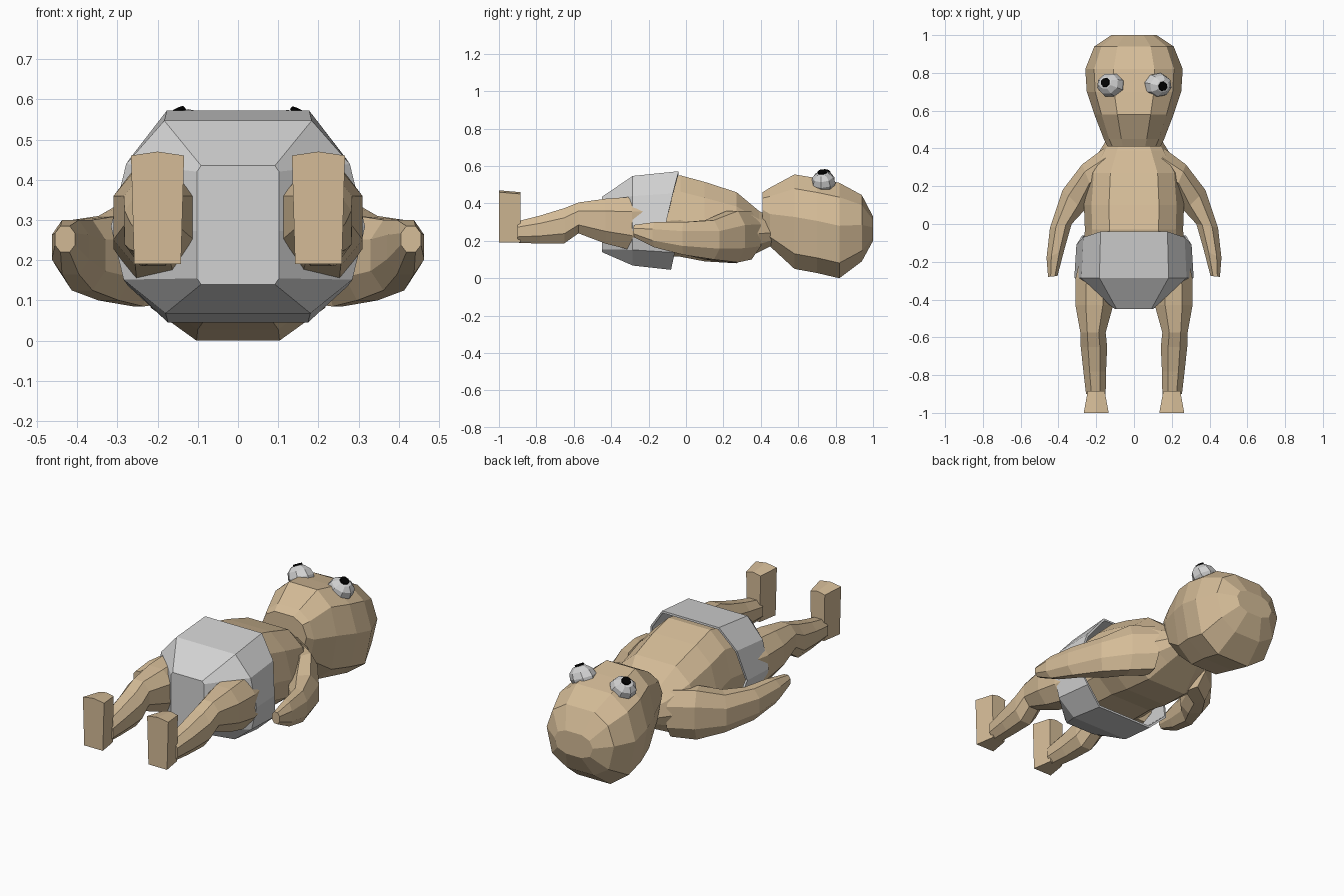
import bpy, bmesh, math
from mathutils import Vector

if "Cube" in bpy.data.objects:
    bpy.data.objects.remove(bpy.data.objects["Cube"])


def material(name, rgb):
    m = bpy.data.materials.new(name)
    m.diffuse_color = (*rgb, 1)
    m.use_nodes = True
    m.node_tree.nodes["Principled BSDF"].inputs["Base Color"].default_value = m.diffuse_color
    return m


SKIN = material("tan skin", (0.66, 0.50, 0.31))
WHITE = material("soft white", (0.65, 0.65, 0.65))
BLACK = material("black", (0.0, 0.0, 0.0))


def ring(half):
    # mirror a right-hand half profile (u, v), listed top to bottom
    return half + [(-u, v) for u, v in reversed(half) if u > 0]


BODY = ring([(.5, 1), (.85, .6), (1, -.1), (.88, -.62), (.5, -1)])
HEAD = ring([(.42, 1), (.82, .7), (1, .1), (.84, -.68), (.4, -1)])
LIMB = ring([(.45, 1), (1, .45), (1, -.45), (.45, -1)])
FOOT = ring([(0, 1), (1, .93), (.88, -1)])
PAD = ring([(.58, 1), (.88, .55), (1, -.1), (.9, -.65), (.57, -1)])
SQUARE = ring([(.9, 1), (1, .9), (1, -.1), (1, -.9), (.9, -1)])


def finish(name, bm, mat, mirror=False):
    bmesh.ops.recalc_face_normals(bm, faces=bm.faces)
    me = bpy.data.meshes.new(name)
    bm.to_mesh(me)
    bm.free()
    me.materials.append(mat)
    ob = bpy.data.objects.new(name, me)
    bpy.context.collection.objects.link(ob)
    if mirror:
        mod = ob.modifiers.new("mirror", 'MIRROR')
        mod.use_bisect_axis[0] = False
        mod.use_mirror_merge = False
    return ob


def loft(name, sections, mat, mirror=False, open_start=False):
    # section: (point A xy, point B xy, z low, z high, ring, y offsets)
    bm = bmesh.new()
    rows = []
    for a, b, lo, hi, prof, offs in sections:
        a, b = Vector(a), Vector(b)
        row = []
        for i, (u, v) in enumerate(prof):
            p = (a + b) / 2 + (b - a) / 2 * u
            z = (lo + hi) / 2 + (hi - lo) / 2 * v
            dy = offs[min(i, len(prof) - 1 - i)] if offs else 0
            row.append(bm.verts.new((p.x, p.y + dy, z)))
        rows.append(row)
    n = len(rows[0])
    for r, s in zip(rows, rows[1:]):
        for i in range(n):
            j = (i + 1) % n
            bm.faces.new((r[i], r[j], s[j], s[i]))
    if not open_start:
        bm.faces.new(rows[0])
    bm.faces.new(rows[-1])
    return finish(name, bm, mat, mirror)


def sec(y, hw, lo, hi, prof, cx=0, offs=None):
    return ((cx - hw, y), (cx + hw, y), lo, hi, prof, offs)


# head
loft("head", [sec(*s, HEAD) for s in [
    (.41, .14, .25, .46), (.45, .16, .17, .485), (.58, .21, .05, .555),
    (.70, .25, .028, .535), (.82, .258, 0, .51), (.94, .21, .09, .445),
    (1.0, .12, .2, .33)]], SKIN)

# torso
loft("torso", [sec(*s, BODY) for s in [
    (.47, .13, .18, .32), (.39, .18, .14, .36), (.27, .25, .08, .46),
    (.10, .265, .09, .515), (-.03, .26, .115, .55), (-.2, .27, .12, .52),
    (-.3, .25, .15, .44)]], SKIN)

# diaper shell, open at the waist
diaper = loft("diaper", [
    sec(0, .305, .045, .572, PAD, offs=[-.04, -.07, -.11, -.06, -.08]),
    sec(-.285, .316, .068, .547, PAD),
    sec(-.45, .102, .14, .435, SQUARE)], WHITE, open_start=True)
shell = diaper.modifiers.new("thickness", 'SOLIDIFY')
shell.thickness = 0.012

# legs
loft("leg", [sec(y, hw, lo, hi, LIMB, cx) for y, hw, lo, hi, cx in [
    (-.2, .09, .16, .43, .2), (-.29, .105, .15, .435, .205),
    (-.43, .1, .185, .425, .21), (-.575, .067, .24, .405, .217),
    (-.65, .07, .187, .375, .212), (-.78, .06, .185, .335, .208),
    (-.90, .052, .19, .305, .202)]], SKIN, mirror=True)

# feet, toes pointing up
loft("foot", [sec(-.885, .045, .19, .46, FOOT, .2),
              sec(-1.0, .066, .19, .47, FOOT, .2)], SKIN, mirror=True)

# arms, ending in mitten hands
loft("arm", [(a, b, lo, hi, LIMB, None) for a, b, lo, hi in [
    ((.12, .22), (.16, .40), .10, .36), ((.22, .18), (.275, .315), .085, .36),
    ((.265, .07), (.378, .18), .10, .31), ((.33, 0), (.445, -.02), .125, .30),
    ((.37, -.14), (.463, -.18), .165, .30),
    ((.405, -.275), (.455, -.28), .22, .285)]], SKIN, mirror=True)

# bulging eyes with thin pupils, each looking a different way
for side, c, d in [("left", (-.122, .735, .513), (-.48, .22, .85)),
                   ("right", (.125, .735, .511), (.45, -.1, .88))]:
    c, d = Vector(c), Vector(d).normalized()
    rot = d.to_track_quat('Z', 'Y').to_matrix().to_4x4()
    bm = bmesh.new()
    bmesh.ops.create_uvsphere(bm, u_segments=8, v_segments=6, radius=.066)
    bm.transform(rot)
    bmesh.ops.scale(bm, vec=(1.14, 1, .95), verts=bm.verts)
    bmesh.ops.translate(bm, vec=c, verts=bm.verts)
    finish(side + "_eye", bm, WHITE)
    bm = bmesh.new()
    bmesh.ops.create_cone(bm, cap_ends=True, segments=8, radius1=.026,
                          radius2=.024, depth=.009)
    bm.transform(rot)
    bmesh.ops.translate(bm, vec=c + d * .064, verts=bm.verts)
    finish(side + "_pupil", bm, BLACK)
